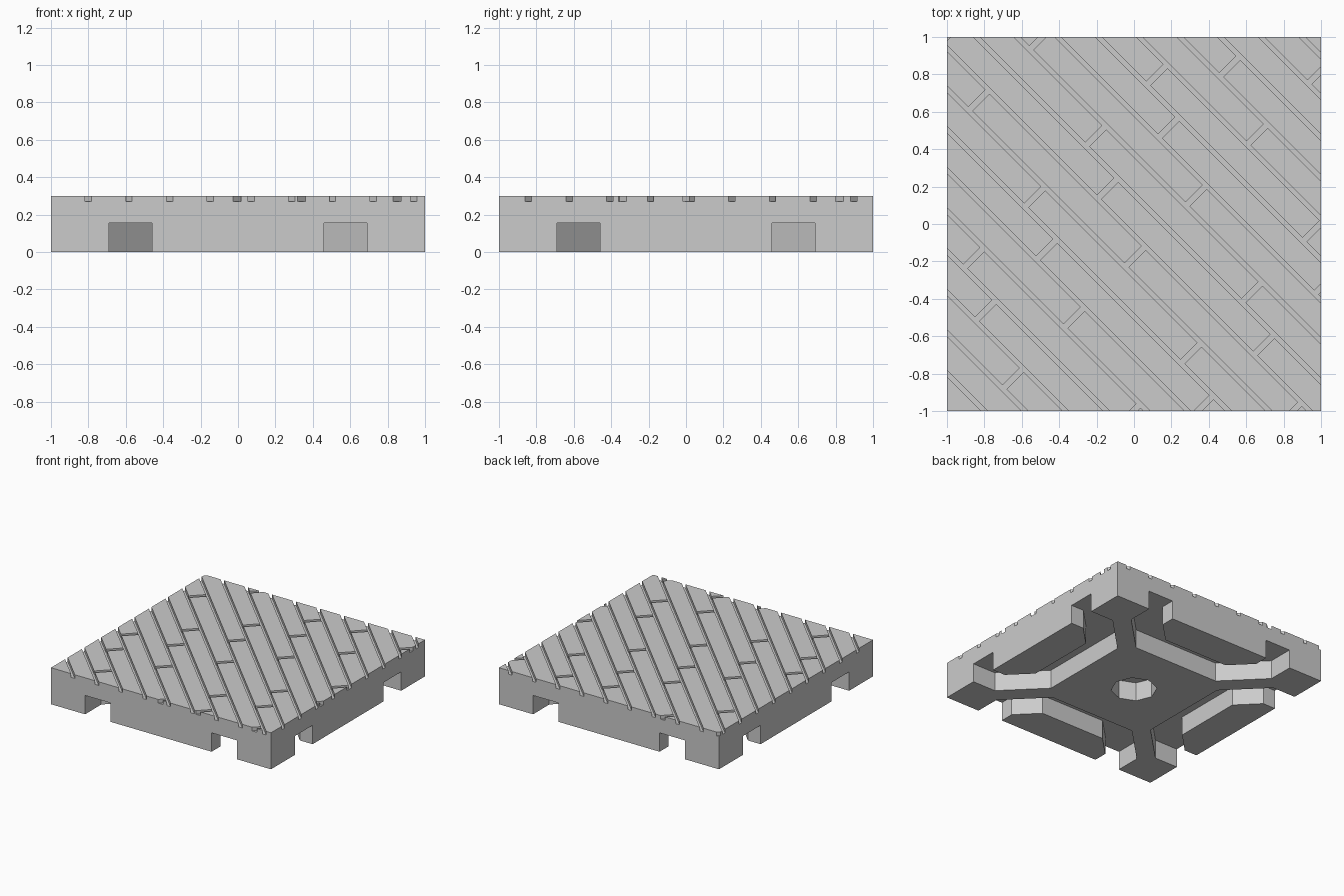
import bpy, bmesh, math
from mathutils import Matrix, Vector

if "Cube" in bpy.data.objects:
    bpy.data.objects.remove(bpy.data.objects["Cube"], do_unlink=True)

HEIGHT, GROOVE_Z, CHANNEL_Z = 0.30, 0.27, 0.155

stone = bpy.data.materials.new("stone_grey")
stone.use_nodes = True
grey = (0.6, 0.6, 0.6, 1.0)
stone.diffuse_color = grey
stone.node_tree.nodes["Principled BSDF"].inputs["Base Color"].default_value = grey


def add_prism(bm, outline, z0, z1, turn=0.0):
    """Extrude a flat outline from z0 to z1, turned about the z axis."""
    rot = Matrix.Rotation(turn, 3, "Z")
    face = bm.faces.new([bm.verts.new(rot @ Vector((x, y, z0))) for x, y in outline])
    ext = bmesh.ops.extrude_face_region(bm, geom=[face])["geom"]
    verts = [v for v in ext if isinstance(v, bmesh.types.BMVert)]
    bmesh.ops.translate(bm, verts=verts, vec=(0, 0, z1 - z0))


def make_object(name, bm):
    bmesh.ops.recalc_face_normals(bm, faces=bm.faces)
    mesh = bpy.data.meshes.new(name)
    bm.to_mesh(mesh)
    bm.free()
    obj = bpy.data.objects.new(name, mesh)
    bpy.context.collection.objects.link(obj)
    mesh.materials.append(stone)
    return obj


def rectangle(u0, u1, v0, v1):
    return [(u0, v0), (u1, v0), (u1, v1), (u0, v1)]


def cut(target, cutter):
    """Subtract the cutter and discard it."""
    cutter.hide_render = True
    mod = target.modifiers.new(cutter.name, "BOOLEAN")
    mod.operation, mod.object = "DIFFERENCE", cutter
    mod.solver, mod.use_self = "EXACT", True
    bpy.context.view_layer.objects.active = target
    bpy.ops.object.modifier_apply(modifier=mod.name)
    bpy.data.objects.remove(cutter, do_unlink=True)


# Square tile body
bm = bmesh.new()
add_prism(bm, rectangle(-1, 1, -1, 1), 0, HEIGHT)
tile = make_object("floor_tile", bm)

# Underside: one bent channel per side and an octagonal centre socket
half = [(0.69, 1.1), (0.69, 0.79), (0.39, 0.49)]
island = [(0.295, 0.72), (0.46, 0.885), (0.46, 1.1)]
channel = (half + [(-x, y) for x, y in reversed(half)]
           + [(-x, y) for x, y in reversed(island)] + island)
octagon = [(0.174 * math.cos(i * math.pi / 4), 0.174 * math.sin(i * math.pi / 4))
           for i in range(8)]
bm = bmesh.new()
for i in range(4):
    add_prism(bm, channel, -0.1, CHANNEL_Z, i * math.pi / 2)
add_prism(bm, octagon, -0.1, CHANNEL_Z)
cut(tile, make_object("underside_cutter", bm))

# Plank grooves: u runs along the planks, v across them
DIAG = math.sqrt(2)
PITCH, FIRST, LENGTH = 0.2175 / DIAG, -1.80 / DIAG, 1.67 / DIAG
JOINTS = [0.18 / DIAG, -0.33 / DIAG, -0.675 / DIAG]
LONG_W, JOINT_W = 0.024, 0.03
bm = bmesh.new()
for row in range(-1, 19):
    v = FIRST + row * PITCH
    add_prism(bm, rectangle(-1.6, 1.6, v - LONG_W / 2, v + LONG_W / 2),
              GROOVE_Z, HEIGHT + 0.1, -math.pi / 4)
    # End joints step every three rows
    for step in (-1, 0, 1):
        u = JOINTS[(row - 1) % 3] + step * LENGTH
        if abs(u) + abs(v + PITCH / 2) < 1.6:
            add_prism(bm, rectangle(u - JOINT_W / 2, u + JOINT_W / 2, v, v + PITCH),
                      GROOVE_Z, HEIGHT + 0.1, -math.pi / 4)
cut(tile, make_object("groove_cutter", bm))
